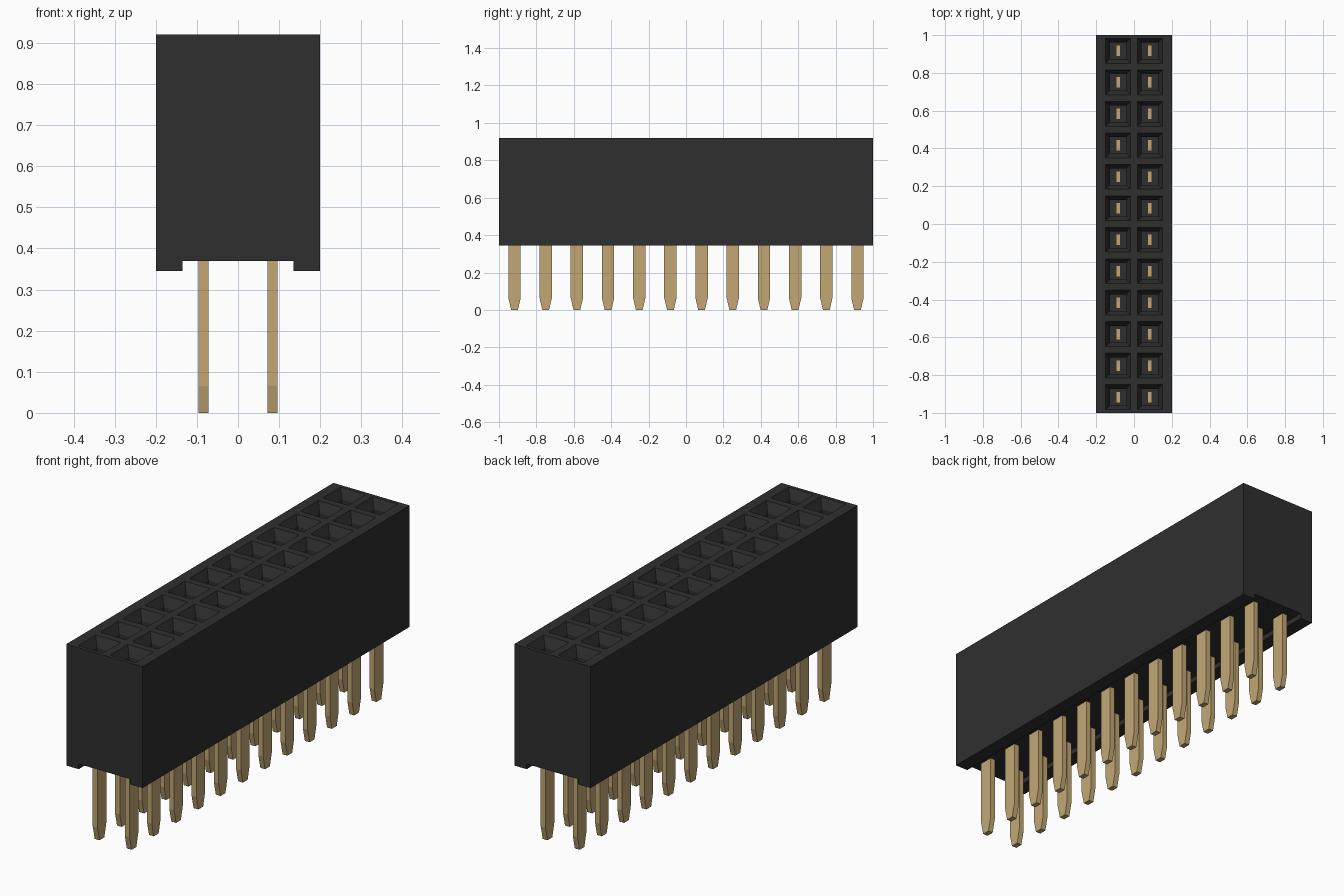
import bpy, bmesh
from mathutils import Vector

cube = bpy.data.objects.get("Cube")
if cube:
    bpy.data.objects.remove(cube, do_unlink=True)

ROWS, PITCH, COL_X = 12, 1 / 6, 0.084
TOP, BOTTOM, CHANNEL = 0.92, 0.345, 0.37
OPENING = 0.066      # half width of a socket mouth
ROW_Y = [(r - (ROWS - 1) / 2) * PITCH for r in range(ROWS)]


def material(name, rgb, roughness, metallic=0.0):
    m = bpy.data.materials.new(name)
    m.use_nodes = True
    m.diffuse_color = (*rgb, 1)
    bsdf = m.node_tree.nodes["Principled BSDF"]
    bsdf.inputs["Base Color"].default_value = (*rgb, 1)
    bsdf.inputs["Roughness"].default_value = roughness
    bsdf.inputs["Metallic"].default_value = metallic
    return m


def extrude_profile(bm, points, vector):
    """Fill a closed profile and extrude it into a solid."""
    face = bm.faces.new([bm.verts.new(p) for p in points])
    out = bmesh.ops.extrude_face_region(bm, geom=[face], use_keep_orig=True)
    verts = [g for g in out["geom"] if isinstance(g, bmesh.types.BMVert)]
    bmesh.ops.translate(bm, verts=verts, vec=vector)
    bmesh.ops.recalc_face_normals(bm, faces=bm.faces)


def to_mesh(bm, name, mat):
    mesh = bpy.data.meshes.new(name)
    bm.to_mesh(mesh)
    bm.free()
    mesh.materials.append(mat)
    return mesh


def add_object(name, mesh, location=(0, 0, 0)):
    ob = bpy.data.objects.new(name, mesh)
    ob.location = location
    bpy.context.collection.objects.link(ob)
    return ob


black = material("black plastic", (0.028, 0.028, 0.028), 0.6)
gold = material("gold contact", (0.54, 0.39, 0.175), 0.5)

# Housing: section with a shallow channel underneath, extruded lengthwise
bm = bmesh.new()
half = [(0.2, TOP), (0.2, BOTTOM), (0.135, BOTTOM), (0.135, CHANNEL)]
section = half + [(-x, z) for x, z in reversed(half)]
extrude_profile(bm, [(x, -1, z) for x, z in section], Vector((0, 2, 0)))
lid = [f for f in bm.faces if f.normal.z > 0.9 and f.calc_center_median().z > TOP - 0.01]
bmesh.ops.delete(bm, geom=lid, context="FACES_ONLY")

# Top plate: a grid whose odd cells are the socket mouths
xs = [-0.2] + [c + s * OPENING for c in (-COL_X, COL_X) for s in (-1, 1)] + [0.2]
ys = [-1] + [c + s * OPENING for c in ROW_Y for s in (-1, 1)] + [1]
grid = [[bm.verts.new((x, y, TOP)) for y in ys] for x in xs]
mouths = []
for i in range(len(xs) - 1):
    for j in range(len(ys) - 1):
        f = bm.faces.new((grid[i][j], grid[i + 1][j], grid[i + 1][j + 1], grid[i][j + 1]))
        f.normal_update()
        if i % 2 and j % 2:
            mouths.append(f)

# Sockets: tapered lead-in, then a straight square well
bmesh.ops.inset_individual(bm, faces=mouths, thickness=0.032, depth=0)
for f in mouths:
    bmesh.ops.translate(bm, verts=f.verts, vec=(0, 0, -0.045))
wells = bmesh.ops.inset_individual(bm, faces=mouths, thickness=0.0, depth=0)
for f in mouths:
    for v in f.verts:
        v.co.z = 0.42
bmesh.ops.remove_doubles(bm, verts=bm.verts, dist=0.0001)
add_object("socket_housing", to_mesh(bm, "socket_housing", black))

# Contact pins: flat strips with a tapered tip, sharing one mesh
bm = bmesh.new()
side = [(0.018, 0), (0.033, 0.065), (0.033, 0.40), (0.03, 0.40), (0.03, 0.72)]
outline = side + [(-y, z) for y, z in reversed(side)]
extrude_profile(bm, [(-0.0125, y, z) for y, z in outline], Vector((0.025, 0, 0)))
pin = to_mesh(bm, "contact_pin", gold)
for label, x in (("right", -COL_X), ("left", COL_X)):
    for r, y in enumerate(ROW_Y):
        add_object(f"contact_pin_{label}_{r + 1}", pin, (x, y, 0))
